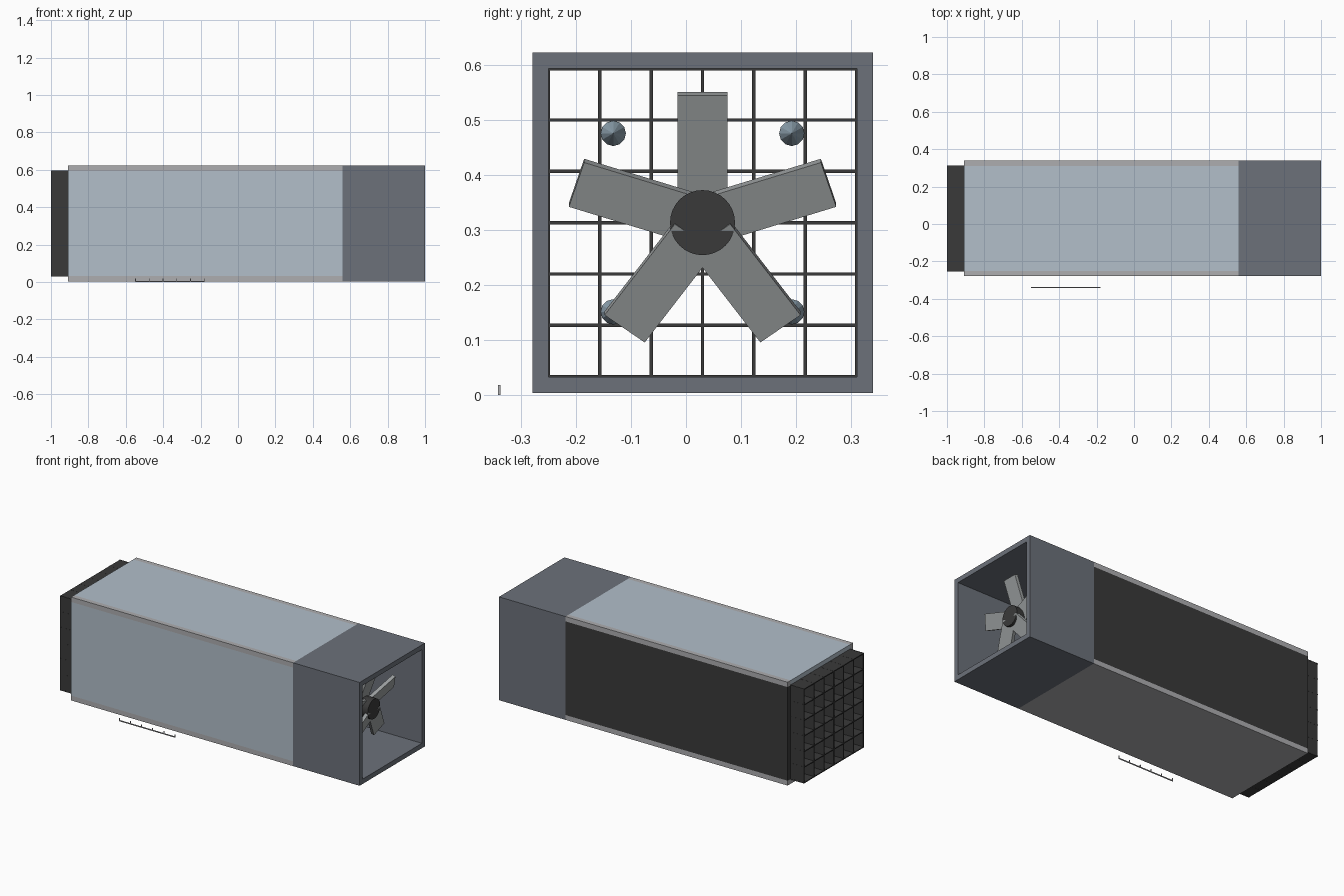
import bpy
import math

cube = bpy.data.objects.get("Cube")
if cube:
    bpy.data.objects.remove(cube, do_unlink=True)


def material(name, rgb):
    lin = [((c / 255 + 0.055) / 1.055) ** 2.4 for c in rgb]
    m = bpy.data.materials.new(name)
    m.use_nodes = True
    m.diffuse_color = (*lin, 1)
    m.node_tree.nodes["Principled BSDF"].inputs["Base Color"].default_value = (*lin, 1)
    return m


GLASS = material("pale blue glass", (178, 191, 202))
STEEL = material("slate steel", (108, 113, 122))
RAIL = material("light grey metal", (174, 174, 176))
BLADE = material("blade grey", (156, 160, 161))
DARK = material("charcoal", (58, 58, 58))
FLOW = material("flow blue", (144, 164, 178))

# Shared layout of the duct
CY, CZ = 0.03, 0.313           # duct axis
OUT, INN = 0.309, 0.28         # outer and inner half sizes
WALL = OUT - INN
MID = (OUT + INN) / 2
X0, X1, X2 = -0.91, 0.56, 1.0  # section start, cowl start, cowl end


def finish(name, mat):
    ob = bpy.context.object
    ob.name = name
    ob.data.materials.append(mat)
    return ob


def box(name, mat, loc, size, rot=(0, 0, 0)):
    bpy.ops.mesh.primitive_cube_add(size=1, location=loc, rotation=rot)
    ob = finish(name, mat)
    ob.scale = size
    return ob


def duct_box(name, mat, xa, xb, y, z, sy, sz):
    """Box along the duct, placed relative to the duct axis."""
    return box(name, mat, ((xa + xb) / 2, CY + y, CZ + z), (xb - xa, sy, sz))


def round_x(name, mat, x, y, z, r1, r2, length, sides):
    """Cylinder or cone along +x."""
    bpy.ops.mesh.primitive_cone_add(vertices=sides, radius1=r1, radius2=r2, depth=length,
                                    location=(x, y, z), rotation=(0, math.pi / 2, 0))
    return finish(name, mat)


# Test section panels
duct_box("roof_panel", GLASS, X0, X1, 0, MID, 2 * INN, WALL)
duct_box("floor_panel", RAIL, X0, X1, 0, -MID, 2 * INN, WALL)
duct_box("front_window", GLASS, X0, X1, -MID, 0, WALL, 2 * INN)
duct_box("back_panel", DARK, X0, X1, MID, 0, WALL, 2 * INN)

# Corner rails
for sy in (-1, 1):
    for sz in (-1, 1):
        duct_box("corner_rail", RAIL, X0, X1, sy * MID, sz * MID, WALL, WALL)

# Fan cowl, an open square tube
for s in (-1, 1):
    duct_box("cowl_plate", STEEL, X1, X2, 0, s * MID, 2 * OUT, WALL)
    duct_box("cowl_side", STEEL, X1, X2, s * MID, 0, WALL, 2 * INN)

# Flow straightener grid at the intake
CELLS, BAR = 6, 0.006
for i in range(CELLS + 1):
    p = (2 * i / CELLS - 1) * (INN - 0.0005)
    duct_box("grid_upright", DARK, -1.0, X0 + 0.01, p, 0, BAR, 2 * INN + BAR)
    duct_box("grid_shelf", DARK, -1.0, X0 + 0.01, 0, p, 2 * INN + BAR, BAR)

# Fan hub and leaning blades
FAN_X, REACH, BLADES = 0.835, 0.132, 5
hub = round_x("fan_hub", DARK, FAN_X, CY, CZ, 0.059, 0.059, 0.088, 32)
bpy.ops.object.shade_smooth_by_angle()
for i in range(BLADES):
    a = 2 * math.pi * i / BLADES
    box("fan_blade", BLADE,
        (FAN_X, CY - REACH * math.sin(a), CZ + REACH * math.cos(a)),
        (0.02, 0.09, 0.217), (a, 0.35, 0))

# Airflow arrows inside the section
for sy in (-1, 1):
    for sz in (-1, 1):
        y, z = CY + sy * 0.162, CZ + sz * 0.162
        round_x("flow_arrow_shaft", FLOW, -0.3, y, z, 0.008, 0.008, 0.5, 12)
        round_x("flow_arrow_head", FLOW, -0.02, y, z, 0.023, 0, 0.06, 12)

# Scale bar on the ground in front
BAR_Y, BAR_A, BAR_B = -0.339, -0.55, -0.178
box("scale_bar", RAIL, ((BAR_A + BAR_B) / 2, BAR_Y, 0.003), (BAR_B - BAR_A, 0.004, 0.006))
TICKS = 6
for i in range(TICKS):
    x = BAR_A + 0.002 + (BAR_B - BAR_A - 0.004) * i / (TICKS - 1)
    box("scale_tick", RAIL, (x, BAR_Y, 0.009), (0.004, 0.004, 0.018))
